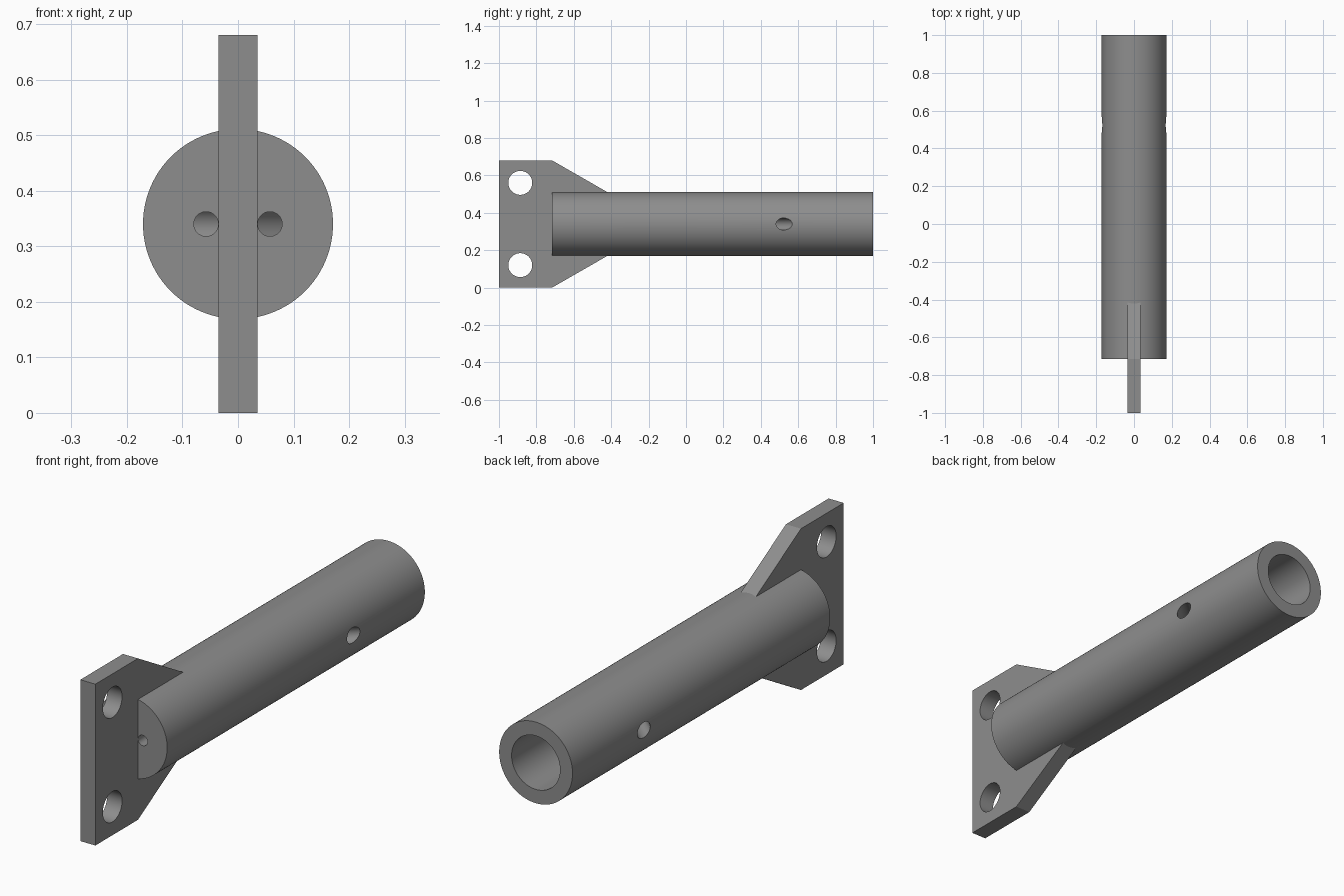
import bpy, bmesh, math
from mathutils import Vector

if "Cube" in bpy.data.objects:
    bpy.data.objects.remove(bpy.data.objects["Cube"])

AXIS_Z = 0.34      # height of the tube axis
TUBE_R = 0.171
FRONT, BACK = -0.716, 1.0

steel = bpy.data.materials.new("grey_steel")
steel.diffuse_color = (0.27, 0.27, 0.27, 1)
steel.use_nodes = True
steel.node_tree.nodes["Principled BSDF"].inputs["Base Color"].default_value = steel.diffuse_color


def rod(name, start, end, radius, sides=48):
    """Closed cylinder running between two points."""
    a, b = Vector(start), Vector(end)
    bm = bmesh.new()
    bmesh.ops.create_cone(bm, cap_ends=True, segments=sides, radius1=radius,
                          radius2=radius, depth=(b - a).length)
    mesh = bpy.data.meshes.new(name)
    bm.to_mesh(mesh)
    bm.free()
    obj = bpy.data.objects.new(name, mesh)
    bpy.context.collection.objects.link(obj)
    obj.matrix_world = (b - a).to_track_quat('Z', 'Y').to_matrix().to_4x4()
    obj.location = (a + b) / 2
    return obj


def combine(target, tool, operation):
    """Apply a boolean and remove the tool object."""
    tool.hide_render = True
    bpy.context.view_layer.update()
    mod = target.modifiers.new(operation, 'BOOLEAN')
    mod.operation = operation
    mod.solver = 'EXACT'
    mod.object = tool
    bpy.context.view_layer.objects.active = target
    bpy.ops.object.modifier_apply(modifier=mod.name)
    bpy.data.objects.remove(tool)


# Mounting plate: tapered profile, extruded across its thickness
half = 0.035
outline = [(-1, 0), (FRONT, 0), (-0.35, 0.21), (-0.35, 0.47),
           (FRONT, 0.68), (-1, 0.68)]
bm = bmesh.new()
face = bm.faces.new([bm.verts.new((-half, y, z)) for y, z in outline])
ext = bmesh.ops.extrude_face_region(bm, geom=[face])
bmesh.ops.translate(bm, vec=(2 * half, 0, 0),
                    verts=[v for v in ext["geom"] if isinstance(v, bmesh.types.BMVert)])
bmesh.ops.recalc_face_normals(bm, faces=bm.faces)
mesh = bpy.data.meshes.new("mounting_plate")
bm.to_mesh(mesh)
bm.free()
plate = bpy.data.objects.new("mounting_plate", mesh)
bpy.context.collection.objects.link(plate)

# Bolt holes in the plate
for z in (0.12, 0.56):
    combine(plate, rod("bolt_hole", (-0.2, -0.886, z), (0.2, -0.886, z), 0.064), 'DIFFERENCE')

# Tube welded to the plate
body = rod("tube_with_plate", (0, FRONT, AXIS_Z), (0, BACK, AXIS_Z), TUBE_R, 96)
combine(body, plate, 'UNION')

# Open bore at the back
combine(body, rod("bore", (0, 0.6, AXIS_Z), (0, BACK + 0.1, AXIS_Z), 0.113, 64), 'DIFFERENCE')

# Channels from the front face, bending out through the tube sides
angle = math.radians(48)
for side in (-1, 1):
    bend = Vector((side * 0.0575, 0.423, AXIS_Z))
    out = Vector((side * math.sin(angle), math.cos(angle), 0))
    combine(body, rod("side_channel", bend - out * 0.03, bend + out * 0.25, 0.032), 'DIFFERENCE')
    combine(body, rod("front_channel", (bend.x, FRONT - 0.1, AXIS_Z), bend, 0.022), 'DIFFERENCE')

# Shading and colour
body.data.materials.clear()
body.data.materials.append(steel)
for p in body.data.polygons:
    p.material_index = 0
bpy.ops.object.select_all(action='DESELECT')
body.select_set(True)
bpy.context.view_layer.objects.active = body
bpy.ops.object.shade_smooth_by_angle(angle=math.radians(25))
